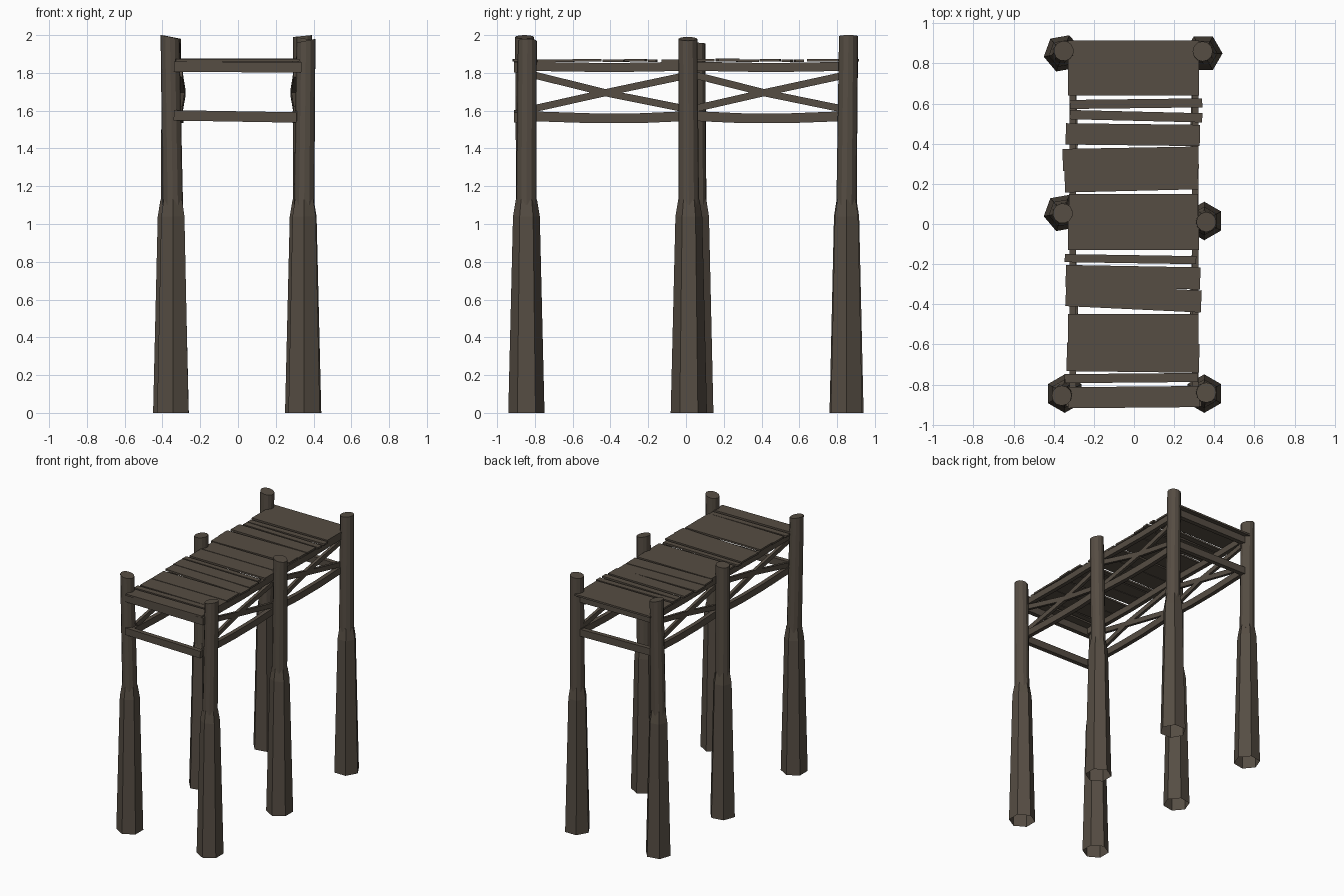
import bpy, bmesh, math
from mathutils import Vector

wood = bpy.data.materials.new("dark weathered wood")
wood.diffuse_color = (0.092, 0.074, 0.056, 1)


def finish(name, bm):
    bmesh.ops.recalc_face_normals(bm, faces=bm.faces)
    me = bpy.data.meshes.new(name)
    bm.to_mesh(me)
    bm.free()
    me.materials.append(wood)
    ob = bpy.data.objects.new(name, me)
    bpy.context.collection.objects.link(ob)
    return ob


def loft(bm, rings, cap_start=True, cap_end=True):
    vs = [[bm.verts.new(p) for p in r] for r in rings]
    n = len(vs[0])
    for a, b in zip(vs, vs[1:]):
        for i in range(n):
            bm.faces.new((a[i], a[(i + 1) % n], b[(i + 1) % n], b[i]))
    if cap_start:
        bm.faces.new(vs[0][::-1])
    if cap_end:
        bm.faces.new(vs[-1])


def ring(x, y, z, r, n, a, slant=0.0):
    pts = []
    for i in range(n):
        t = math.radians(a) + 2 * math.pi * i / n
        c, s = math.cos(t), math.sin(t)
        pts.append((x + r * c, y + r * s, z + slant * c))
    return pts


# Bent beam with a rectangular section, w across and h tall
def beam(name, pts, w, h):
    pts = [Vector(p) for p in pts]
    rings = []
    for i, p in enumerate(pts):
        d = (pts[min(i + 1, len(pts) - 1)] - pts[max(i - 1, 0)]).normalized()
        s = d.cross(Vector((0, 0, 1))).normalized()
        u = s.cross(d)
        rings.append([p + s * w / 2 * a + u * h / 2 * b
                      for a, b in ((-1, -1), (1, -1), (1, 1), (-1, 1))])
    bm = bmesh.new()
    loft(bm, rings)
    return finish(name, bm)


# Posts: base x, y, top x, y, top height, turn of the hexagon, top slant
posts = {
    "front_left_post": (-0.345, -0.845, -0.36, -0.855, 1.99, 30, -0.01),
    "front_right_post": (0.35, -0.845, 0.36, -0.84, 1.97, 30, 0.01),
    "middle_left_post": (-0.355, 0.055, -0.355, 0.053, 1.955, 10, 0.005),
    "middle_right_post": (0.35, 0.015, 0.36, 0.01, 1.98, 30, -0.01),
    "back_left_post": (-0.355, 0.85, -0.35, 0.862, 1.99, 10, -0.01),
    "back_right_post": (0.345, 0.85, 0.342, 0.86, 1.995, 0, 0.005),
}
for name, (bx, by, tx, ty, h, a, sl) in posts.items():
    bm = bmesh.new()
    # thick hexagonal foot, open underneath, narrowing to the pole
    loft(bm, [ring(bx, by, 0, 0.096, 6, a), ring(bx, by, 1.04, 0.071, 6, a),
              ring(bx, by, 1.13, 0.056, 6, a)], False, True)
    # round upper pole
    loft(bm, [ring(bx, by, 1.1, 0.054, 12, a), ring(tx, ty, h, 0.05, 12, a, sl)])
    ob = finish(name, bm)

# Long rails and crossed braces on both sides
for side, x in (("left", -0.305), ("right", 0.305)):
    beam(side + "_top_rail", [(x, -0.87, 1.835), (x, -0.4, 1.828), (x, 0.03, 1.835),
                              (x, 0.45, 1.828), (x, 0.87, 1.835)], 0.032, 0.048)
    beam(side + "_bottom_rail", [(x, -0.87, 1.572), (x, -0.5, 1.56), (x, -0.25, 1.56),
                                 (x, 0.03, 1.572), (x, 0.3, 1.56), (x, 0.55, 1.56),
                                 (x, 0.87, 1.572)], 0.032, 0.052)
    q = x * 0.95
    for bay, y0, y1 in (("front", -0.83, 0.02), ("back", 0.02, 0.85)):
        m = (y0 + y1) / 2
        beam(f"{side}_{bay}_falling_brace",
             [(x, y0, 1.795), (q, m, 1.69), (x, y1, 1.605)], 0.022, 0.037)
        beam(f"{side}_{bay}_rising_brace",
             [(x, y0, 1.605), (q, m, 1.70), (x, y1, 1.79)], 0.022, 0.037)

# Cross beams at the two ends
for end, y in (("front", -0.892), ("back", 0.865)):
    beam(end + "_top_beam", [(-0.34, y, 1.833), (0.335, y, 1.829)], 0.035, 0.055)
    beam(end + "_bottom_beam", [(-0.34, y, 1.575), (0.31, y, 1.564)], 0.035, 0.055)

# Deck planks: y low, y high, x left, x right, tilt in y across the width, lift
planks = [
    (0.64, 0.915, -0.33, 0.325, 0.0, 0.002), (0.577, 0.622, -0.32, 0.34, 0.004, 0),
    (0.514, 0.56, -0.32, 0.34, -0.008, 0), (0.392, 0.498, -0.34, 0.328, -0.004, 0.003),
    (0.27, 0.38, -0.355, 0.322, 0.006, 0), (0.165, 0.275, -0.345, 0.32, 0.008, 0.004),
    (0.01, 0.15, -0.325, 0.32, 0.0, 0.003), (-0.13, 0.015, -0.33, 0.325, 0.0, 0),
    (-0.195, -0.155, -0.345, 0.31, -0.005, 0), (-0.32, -0.21, -0.34, 0.33, -0.006, 0.003),
    (-0.425, -0.315, -0.34, 0.335, -0.016, 0), (-0.6, -0.448, -0.33, 0.322, 0.0, 0.003),
    (-0.737, -0.595, -0.335, 0.325, -0.004, 0), (-0.79, -0.745, -0.345, 0.318, 0.003, 0),
    (-0.915, -0.81, -0.33, 0.325, 0.003, 0.002),
]
for i, (y0, y1, x0, x1, t, lift) in enumerate(planks):
    y, z = (y0 + y1) / 2, 1.864 + lift
    beam(f"deck_plank_{i + 1}", [(x0, y - t, z), (x1, y + t, z)], y1 - y0, 0.014)
